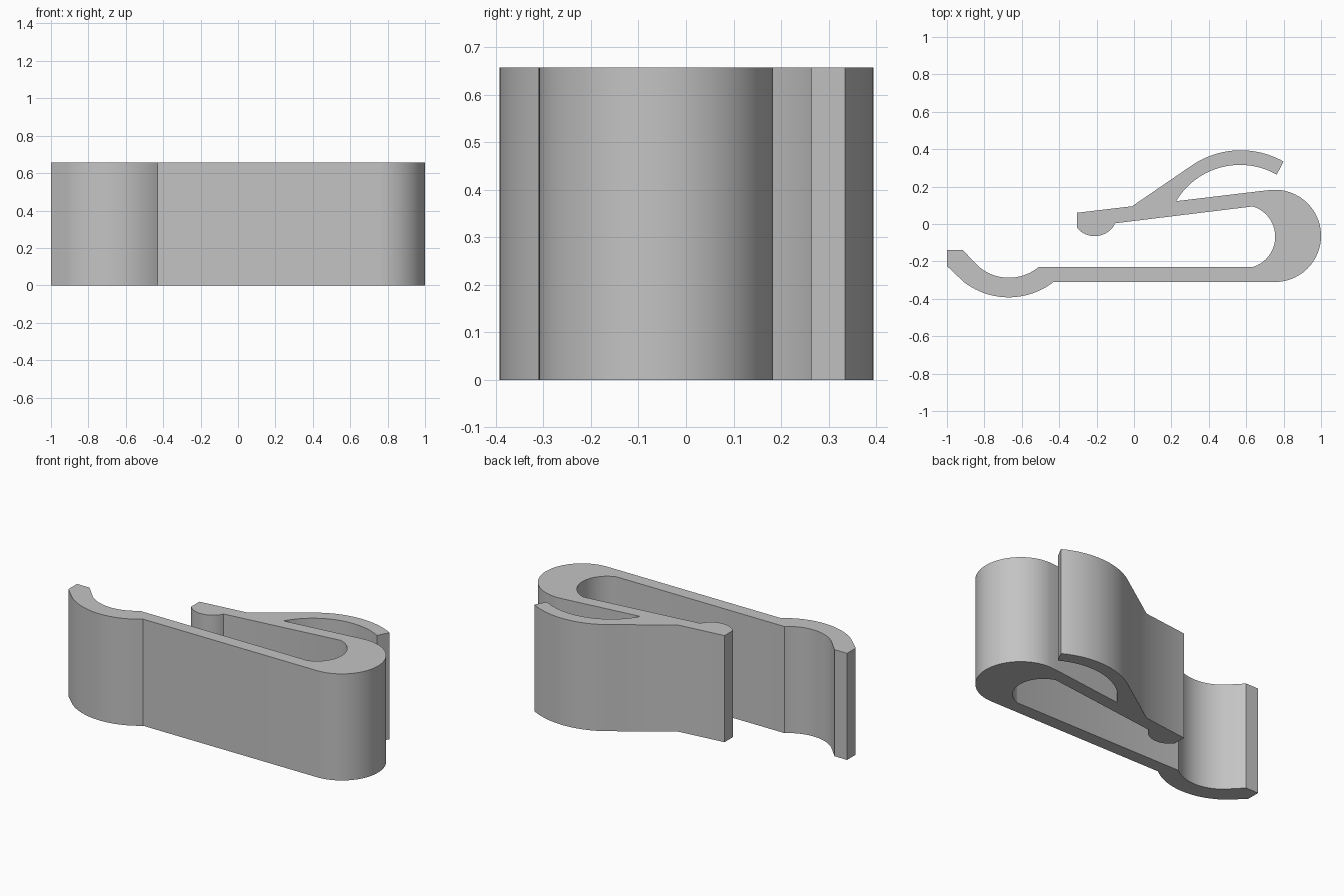
import bpy
import bmesh
import math
from mathutils import Vector

HEIGHT = 0.657

cube = bpy.data.objects.get("Cube")
if cube:
    bpy.data.objects.remove(cube, do_unlink=True)

grey = bpy.data.materials.new("mid grey")
grey.use_nodes = True
grey.diffuse_color = (0.55, 0.55, 0.55, 1)
grey.node_tree.nodes["Principled BSDF"].inputs["Base Color"].default_value = (0.55, 0.55, 0.55, 1)


def arc(a, mid, b, steps=28):
    """Points of the circular arc from a through mid to b."""
    a, mid, b = Vector(a), Vector(mid), Vector(b)
    u, v = mid - a, b - a
    d = 2 * (u.x * v.y - u.y * v.x)
    uu, vv = u.length_squared, v.length_squared
    centre = a + Vector((v.y * uu - u.y * vv, u.x * vv - v.x * uu)) / d
    radius = (a - centre).length
    start = math.atan2(*(a - centre).yx)
    end = math.atan2(*(b - centre).yx)
    turn = (end - start) % math.tau
    if d < 0:
        turn -= math.tau
    angles = [start + turn * i / steps for i in range(steps + 1)]
    return [(centre.x + radius * math.cos(t), centre.y + radius * math.sin(t)) for t in angles]


# Outline of the bent strip, counter-clockwise from the free end of the long arm
outline = [(-1, -0.14), (-1, -0.225)]
outline += arc((-0.91, -0.31), (-0.675, -0.392), (-0.43, -0.31))
# Outside of the round bend
outline += arc((0.755, -0.31), (1, -0.065), (0.755, 0.183), 48)
# Curved finger lever, inner then outer side
outline += [(0.71, 0.18)]
outline += arc((0.225, 0.122), (0.565, 0.316), (0.763, 0.264))
outline += arc((0.8, 0.334), (0.57, 0.394), (0.3, 0.307))
# Short arm with its rounded gripping bump
outline += [(-0.01, 0.095), (-0.305, 0.06)]
outline += arc((-0.305, -0.02), (-0.21, -0.065), (-0.1, 0.004), 16)
# Inside of the round bend
outline += arc((0.635, 0.094), (0.755, -0.068), (0.635, -0.23), 36)
# Inside of the long arm and its dip
outline += arc((-0.51, -0.23), (-0.675, -0.287), (-0.83, -0.228))
outline += [(-0.915, -0.14)]

# Extrude the outline upward
bm = bmesh.new()
base = bm.faces.new([bm.verts.new((x, y, 0)) for x, y in outline])
extruded = bmesh.ops.extrude_face_region(bm, geom=[base], use_keep_orig=True)
top_verts = [g for g in extruded["geom"] if isinstance(g, bmesh.types.BMVert)]
bmesh.ops.translate(bm, verts=top_verts, vec=(0, 0, HEIGHT))
bmesh.ops.recalc_face_normals(bm, faces=bm.faces[:])
mesh = bpy.data.meshes.new("spring_clip")
bm.to_mesh(mesh)
bm.free()
mesh.materials.append(grey)

clip = bpy.data.objects.new("spring_clip", mesh)
bpy.context.collection.objects.link(clip)
bpy.ops.object.select_all(action="DESELECT")
clip.select_set(True)
bpy.context.view_layer.objects.active = clip
bpy.ops.object.shade_smooth_by_angle(angle=math.radians(30))
